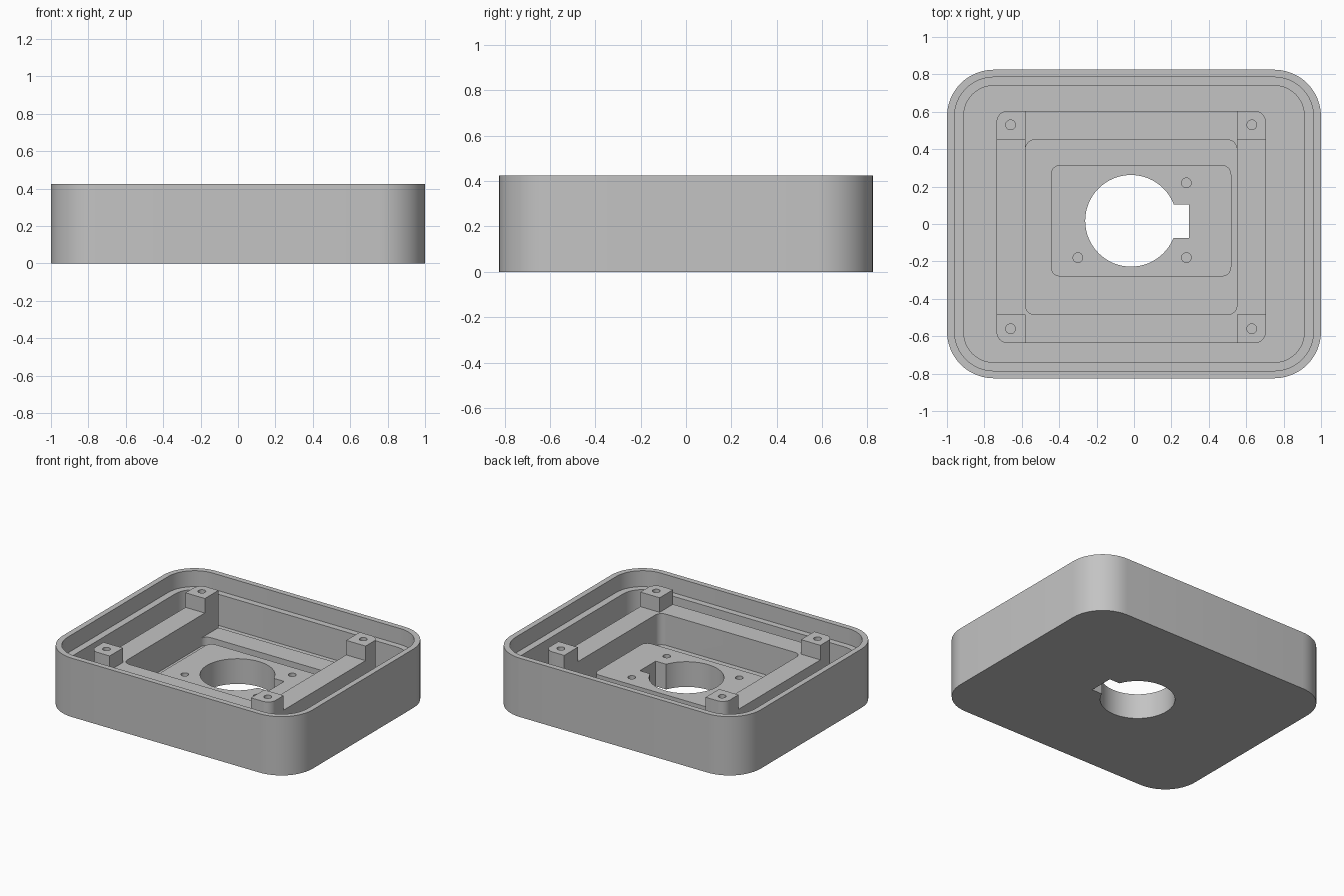
import bpy, bmesh, math

if "Cube" in bpy.data.objects:
    bpy.data.objects.remove(bpy.data.objects["Cube"], do_unlink=True)

grey = bpy.data.materials.new("plain_grey")
grey.use_nodes = True
COLOUR = (0.55, 0.55, 0.55, 1)
grey.diffuse_color = COLOUR
grey.node_tree.nodes["Principled BSDF"].inputs["Base Color"].default_value = COLOUR


def rounded(x0, x1, y0, y1, r=0.0, steps=12):
    """Outline of a rectangle with rounded corners, counter-clockwise."""
    if r == 0:
        return [(x0, y0), (x1, y0), (x1, y1), (x0, y1)]
    centres = [(x1 - r, y1 - r), (x0 + r, y1 - r), (x0 + r, y0 + r), (x1 - r, y0 + r)]
    points = []
    for corner, (cx, cy) in enumerate(centres):
        for i in range(steps + 1):
            a = math.pi / 2 * (corner + i / steps)
            points.append((cx + r * math.cos(a), cy + r * math.sin(a)))
    return points


def circle(cx, cy, r, n=32):
    return [(cx + r * math.cos(math.tau * i / n), cy + r * math.sin(math.tau * i / n))
            for i in range(n)]


def prism(name, outline, z0, z1):
    bm = bmesh.new()
    face = bm.faces.new([bm.verts.new((x, y, z0)) for x, y in outline])
    top = bmesh.ops.extrude_face_region(bm, geom=[face])["geom"]
    bmesh.ops.translate(bm, vec=(0, 0, z1 - z0),
                        verts=[v for v in top if isinstance(v, bmesh.types.BMVert)])
    bmesh.ops.recalc_face_normals(bm, faces=bm.faces)
    mesh = bpy.data.meshes.new(name)
    bm.to_mesh(mesh)
    bm.free()
    mesh.materials.append(grey)
    obj = bpy.data.objects.new(name, mesh)
    bpy.context.collection.objects.link(obj)
    return obj


def cut(target, outline, z0, z1=1.0):
    cutter = prism("cutter", outline, z0, z1)
    cutter.hide_render = True
    mod = target.modifiers.new("cut", 'BOOLEAN')
    mod.operation = 'DIFFERENCE'
    mod.solver = 'EXACT'
    mod.object = cutter
    bpy.context.view_layer.objects.active = target
    bpy.ops.object.modifier_apply(modifier=mod.name)
    bpy.data.objects.remove(cutter, do_unlink=True)


# Levels
RIM, POST, LEDGE, PLATE, STEP, FLOOR = 0.425, 0.415, 0.31, 0.182, 0.145, 0.085
SUNK = FLOOR - 0.02

# Case shell with a lid ledge
shell = prism("case_shell", rounded(-1, 1, -0.825, 0.825, 0.25), 0, RIM)
cut(shell, rounded(-0.96, 0.96, -0.785, 0.785, 0.21), LEDGE)
cut(shell, rounded(-0.91, 0.91, -0.74, 0.74, 0.16), FLOOR)

# Inner frame: two side bars, a front bar, a low back step and four corner posts
X0, X1, Y0, Y1 = -0.58, 0.55, -0.485, 0.45
frame = prism("inner_frame", rounded(-0.735, 0.705, -0.637, 0.605, 0.06), SUNK, POST)
cut(frame, rounded(-1, 1, Y0, Y1), LEDGE)
cut(frame, rounded(X0, X1, -1, 1), LEDGE)
cut(frame, rounded(X0, X1, Y1 - 0.05, 1), STEP)
cut(frame, rounded(X0, X1, Y0, Y1, 0.05), 0)
for x in (-0.66, 0.63):
    for y in (-0.56, 0.53):
        cut(frame, circle(x, y, 0.026, 24), POST - 0.15)

# Raised mounting plate with screw holes
plate = prism("mounting_plate", rounded(-0.445, 0.52, -0.28, 0.315, 0.05), SUNK, PLATE)
for x, y in ((0.28, 0.22), (0.28, -0.18), (-0.3, -0.18)):
    cut(plate, circle(x, y, 0.026, 24), FLOOR + 0.005)

# Centre opening with a key slot through floor and plate
for part in (shell, plate):
    cut(part, circle(-0.016, 0.017, 0.245, 64), -0.5)
    cut(part, rounded(0.1, 0.295, -0.075, 0.105), -0.5)

# Smooth the rounded walls, keep the edges crisp
for part in (shell, frame, plate):
    bpy.ops.object.select_all(action='DESELECT')
    part.select_set(True)
    bpy.context.view_layer.objects.active = part
    bpy.ops.object.shade_smooth_by_angle(angle=math.radians(30))
